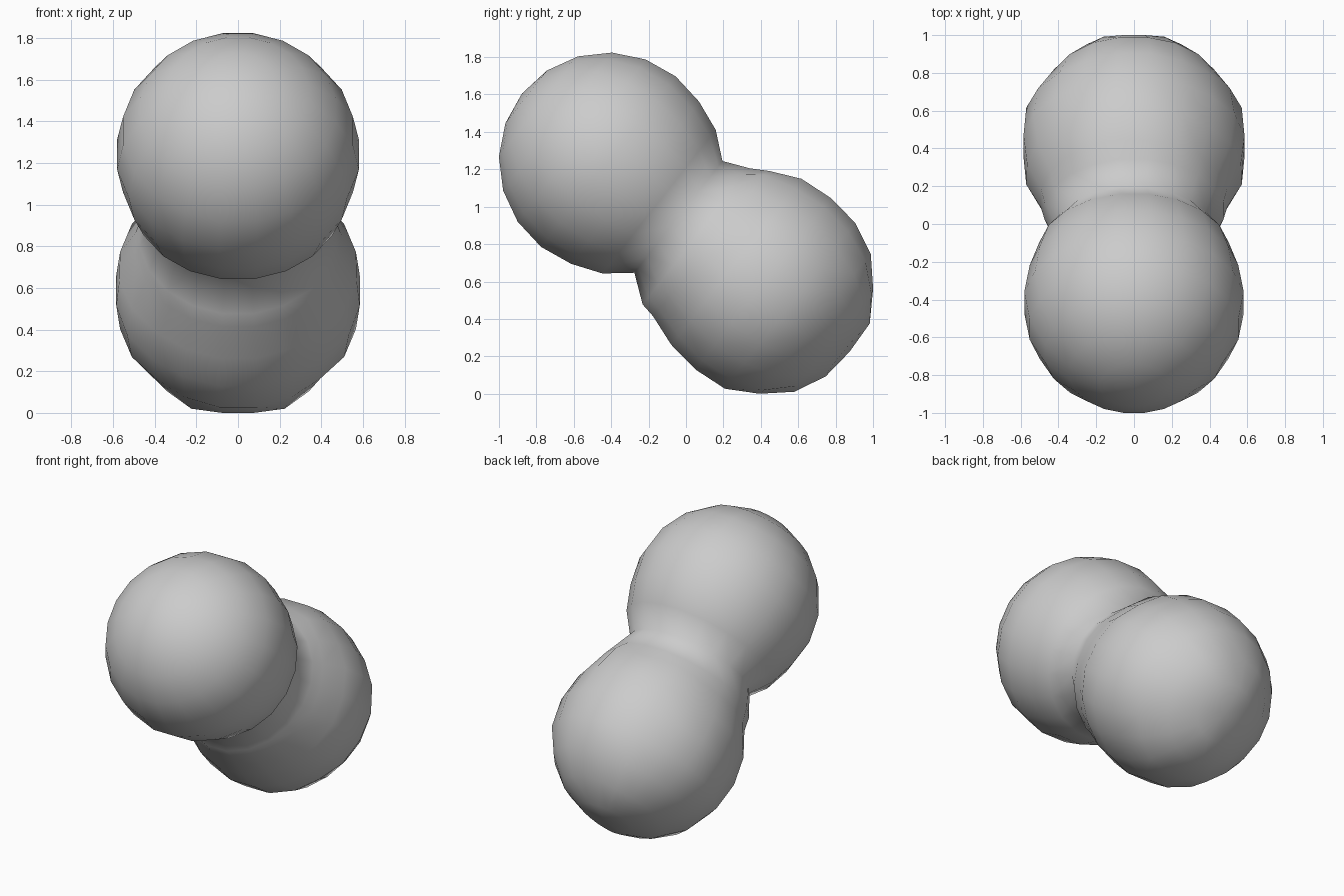
import bpy, bmesh, math
from mathutils import Vector

if "Cube" in bpy.data.objects:
    bpy.data.objects.remove(bpy.data.objects["Cube"])

lower = Vector((0, 0.415, 0.58))
upper = Vector((0, -0.413, 1.233))
R = 0.588          # ball radius
SEG = 20           # sides around the axis
mid = (lower + upper) / 2
axis = (upper - lower).normalized()
half = (upper - lower).length / 2
side = Vector((1, 0, 0))
up = side.cross(axis).normalized()
if up.z < 0:
    up = -up


def bulge(p):
    """Lower ball is slightly boxy: push out between its main axes."""
    d = p - lower
    c, b, a = sorted(abs(x) for x in d.normalized())
    k = 0.04 * math.sin(4 * math.atan2(b, a)) ** 2 * max(0, 1 - 2 * c)
    return lower + d * (1 + k)


# Profile along the joining axis: (position, radius), upper ball, neck, lower ball
ball = [(half + R * math.cos(math.radians(a)), R * math.sin(math.radians(a)))
        for a in range(18, 127, 18)]
ball[-1] = (ball[-1][0], 0.495)
neck = [(0.05, 0.385), (-0.09, 0.46)]
profile = ball + neck + [(-t, r) for t, r in reversed(ball)]

bm = bmesh.new()
rings = []
for t, r in profile:
    ring = []
    for i in range(SEG):
        a = 2 * math.pi * (i + 0.5) / SEG
        # waist is a little wider sideways than front to back
        w = 1 + 0.1 * max(0, 1 - abs(t - 0.03) / 0.2)
        n = r * math.sin(a)
        # the waist fills out more on the underside of the lower ball
        if t == -0.09:
            n *= 1.07 if n < 0 else 0.97
        p = mid + axis * t + side * (r * w * math.cos(a)) + up * n
        ring.append(bm.verts.new(bulge(p) if t < -0.1 else p))
    rings.append(ring)
for a, b in zip(rings, rings[1:]):
    for i in range(SEG):
        j = (i + 1) % SEG
        bm.faces.new((a[i], a[j], b[j], b[i]))

# Close both ends with a pole
for ring, s in ((rings[0], 1), (rings[-1], -1)):
    pole = bm.verts.new(mid + axis * s * (half + R))
    for i in range(SEG):
        bm.faces.new((ring[i], ring[(i + 1) % SEG], pole))

bmesh.ops.recalc_face_normals(bm, faces=bm.faces)
for f in bm.faces:
    f.smooth = True

# Stand on the ground, centred front to back
lo = min(v.co.z for v in bm.verts)
cy = (min(v.co.y for v in bm.verts) + max(v.co.y for v in bm.verts)) / 2
bmesh.ops.translate(bm, verts=bm.verts, vec=(0, -cy, -lo))

mesh = bpy.data.meshes.new("joined_balls")
bm.to_mesh(mesh)
bm.free()
bpy.context.collection.objects.link(bpy.data.objects.new("joined_balls", mesh))
